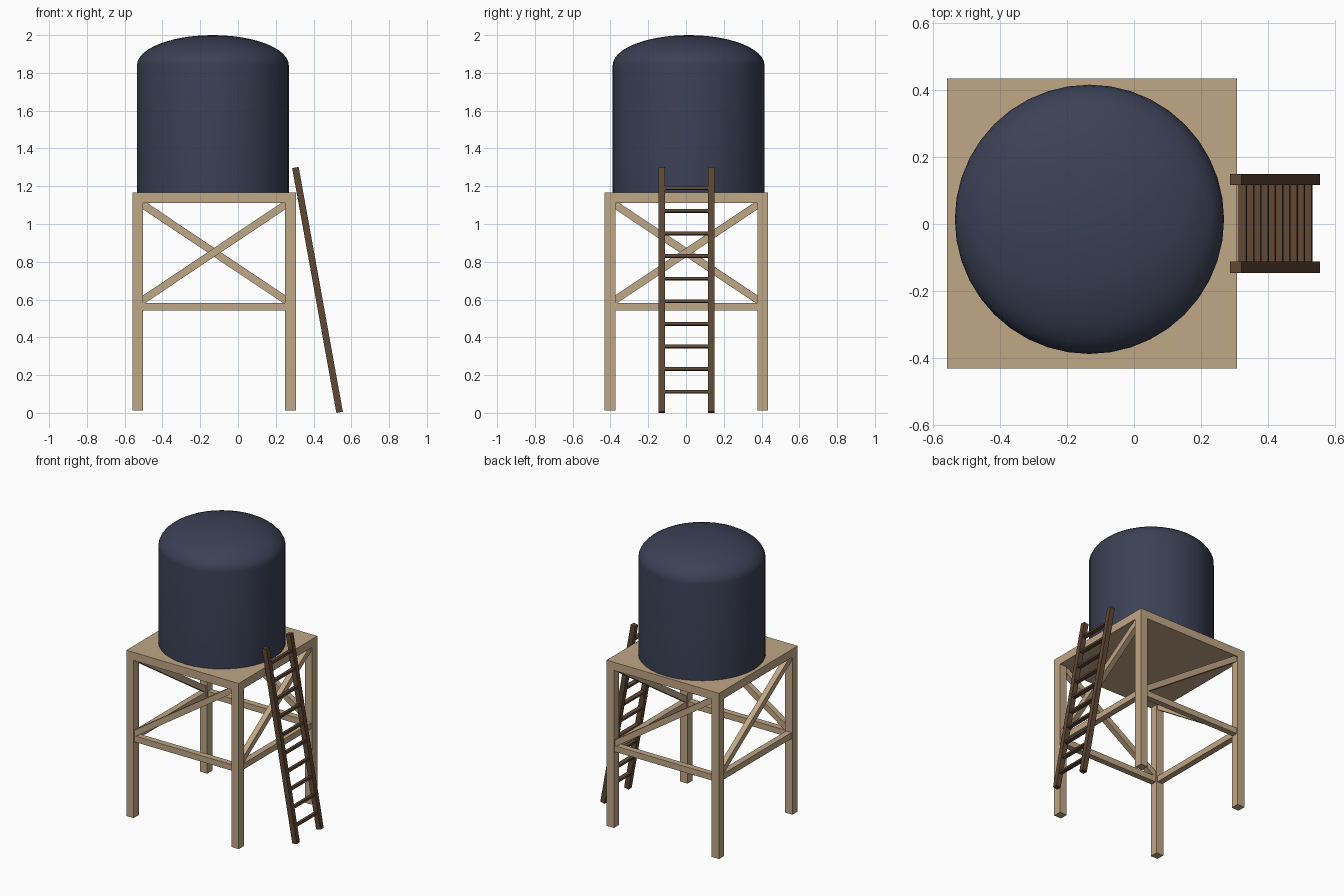
import bpy, bmesh, math
from mathutils import Vector, Matrix

if "Cube" in bpy.data.objects:
    bpy.data.objects.remove(bpy.data.objects["Cube"])


def material(name, rgb):
    m = bpy.data.materials.new(name)
    m.diffuse_color = (*rgb, 1)
    m.use_nodes = True
    m.node_tree.nodes["Principled BSDF"].inputs["Base Color"].default_value = m.diffuse_color
    return m


TAN = material("pale wood", (0.53, 0.385, 0.235))
BROWN = material("dark wood", (0.115, 0.063, 0.034))
NAVY = material("tank navy", (0.043, 0.051, 0.090))


def finish(name, bm, mat):
    bmesh.ops.recalc_face_normals(bm, faces=bm.faces)
    me = bpy.data.meshes.new(name)
    bm.to_mesh(me)
    bm.free()
    me.materials.append(mat)
    ob = bpy.data.objects.new(name, me)
    bpy.context.collection.objects.link(ob)
    return ob


def box(name, lo, hi, mat):
    lo, hi = Vector(lo), Vector(hi)
    bm = bmesh.new()
    bmesh.ops.create_cube(bm, size=1, matrix=Matrix.Translation((lo + hi) / 2)
                          @ Matrix.Diagonal((*(hi - lo), 1)))
    return finish(name, bm, mat)


def bar(name, a, b, side, width, depth, mat):
    """Square-ended bar from a to b; width runs along 'side', depth across it."""
    a, b, side = Vector(a), Vector(b), Vector(side).normalized()
    axis = (b - a).normalized()
    other = axis.cross(side)
    rot = Matrix((side, other, axis)).transposed().to_4x4()
    bm = bmesh.new()
    bmesh.ops.create_cube(bm, size=1, matrix=Matrix.Translation((a + b) / 2) @ rot
                          @ Matrix.Diagonal((width, depth, (b - a).length, 1)))
    return finish(name, bm, mat)


CX, CY, H = -0.126, 0.002, 0.433      # tower centre and half width
LEG, TOP, UNDER = 0.057, 1.167, 1.11
R = H - LEG / 2                       # leg centre offset

# Platform slab
box("platform", (CX - H, CY - H, UNDER), (CX + H, CY + H, TOP), TAN)

# Each side: leg, middle beam and one rising brace, turned round the tower
for i, side in enumerate(("front", "right", "back", "left")):
    turn = Matrix.Rotation(i * math.pi / 2, 3, 'Z')

    def at(x, y, z):
        return turn @ Vector((x, y, 0)) + Vector((CX, CY, z))

    out = turn @ Vector((0, -1, 0))
    bar(side + "_leg", at(-R, -R, 0.013), at(-R, -R, UNDER), out, LEG, LEG, TAN)
    e = R - LEG / 2
    bar(side + "_beam", at(-e, -R, 0.562), at(e, -R, 0.562), out, 0.042, 0.042, TAN)
    bar(side + "_brace", at(-e - 0.01, -R, 0.592), at(e + 0.01, -R, 1.108),
        out, 0.038, 0.040, TAN)

# Tank: spun profile with an elliptical dome
r, shoulder, rise = 0.402, 1.84, 0.16
profile = [(0, TOP), (r, TOP)] + [
    (r * math.cos(t), shoulder + rise * math.sin(t))
    for t in (k * math.pi / 24 for k in range(12))] + [(0, shoulder + rise)]
bm = bmesh.new()
verts = [bm.verts.new((x, 0, z)) for x, z in profile]
edges = [bm.edges.new(p) for p in zip(verts, verts[1:])]
bmesh.ops.spin(bm, geom=verts + edges, axis=(0, 0, 1), cent=(0, 0, 0),
               angle=2 * math.pi, steps=40, use_duplicate=False)
bmesh.ops.remove_doubles(bm, verts=bm.verts, dist=1e-4)
bmesh.ops.translate(bm, verts=bm.verts, vec=(-0.133, 0.014, 0))
tank = finish("tank", bm, NAVY)
bpy.context.view_layer.objects.active = tank
tank.select_set(True)
bpy.ops.object.shade_smooth_by_angle(angle=math.radians(35))

# Leaning ladder: two rails and ten rungs tilted with it
foot, head = Vector((0.538, 0.002, 0.003)), Vector((0.304, 0.002, 1.299))
across = Vector((0, 1, 0))
for name, s in (("front_rail", -1), ("back_rail", 1)):
    off = across * s * 0.131
    bar(name, foot + off, head + off, across, 0.034, 0.035, BROWN)
lean = (head - foot).normalized()
for k in range(10):
    z = 0.112 + k * 0.1197
    c = foot.lerp(head, (z - foot.z) / (head.z - foot.z))
    bar(f"rung_{k + 1}", c - across * 0.12, c + across * 0.12, lean, 0.016, 0.026, BROWN)
